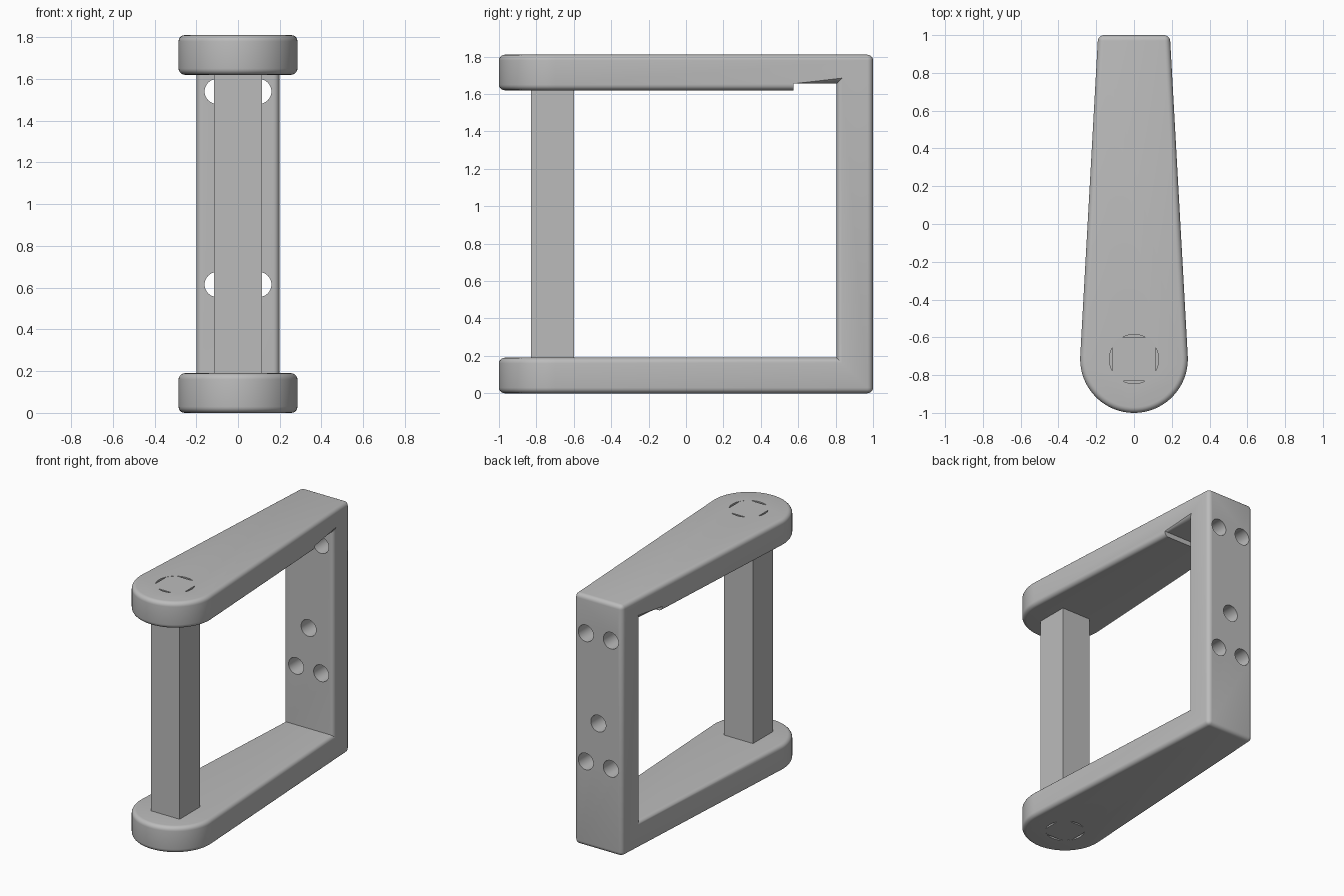
import bpy, bmesh, math

if "Cube" in bpy.data.objects:
    bpy.data.objects.remove(bpy.data.objects["Cube"], do_unlink=True)

HEIGHT, ARM, WALL_Y = 1.81, 0.19, 0.805
POST_Y, RADIUS, BACK_HALF = -0.715, 0.285, 0.19

grey = bpy.data.materials.new("plain grey")
grey.use_nodes = True
color = (0.5, 0.5, 0.5, 1)
grey.diffuse_color = color
grey.node_tree.nodes["Principled BSDF"].inputs["Base Color"].default_value = color


def add_mesh(name, bm):
    bmesh.ops.recalc_face_normals(bm, faces=bm.faces[:])
    mesh = bpy.data.meshes.new(name)
    bm.to_mesh(mesh)
    bm.free()
    mesh.materials.append(grey)
    obj = bpy.data.objects.new(name, mesh)
    bpy.context.collection.objects.link(obj)
    return obj


def box(name, low, high):
    bm = bmesh.new()
    bmesh.ops.create_cube(bm, size=1)
    for v in bm.verts:
        for i in range(3):
            v.co[i] = high[i] if v.co[i] > 0 else low[i]
    return add_mesh(name, bm)


def cylinder(name, location, radius, depth, along_y=False):
    bm = bmesh.new()
    bmesh.ops.create_cone(bm, cap_ends=True, segments=48, radius1=radius,
                          radius2=radius, depth=depth)
    obj = add_mesh(name, bm)
    obj.location = location
    if along_y:
        obj.rotation_euler.x = math.pi / 2
    return obj


def cut(obj, cutters):
    for cutter in cutters:
        mod = obj.modifiers.new("cut", 'BOOLEAN')
        mod.operation, mod.solver, mod.object = 'DIFFERENCE', 'EXACT', cutter
    bpy.context.view_layer.update()
    result = obj.evaluated_get(bpy.context.evaluated_depsgraph_get())
    mesh = bpy.data.meshes.new_from_object(result)
    obj.modifiers.clear()
    obj.data = mesh
    for cutter in cutters:
        bpy.data.objects.remove(cutter, do_unlink=True)


# Tapered outline with a rounded front, extruded to full height
taper = math.asin((RADIUS - BACK_HALF) / (1 - POST_Y))
steps = 40
outline = [(-BACK_HALF, 1)]
for i in range(steps + 1):
    a = math.pi - taper + (math.pi + 2 * taper) * i / steps
    outline.append((RADIUS * math.cos(a), POST_Y + RADIUS * math.sin(a)))
outline.append((BACK_HALF, 1))
bm = bmesh.new()
base = bm.faces.new([bm.verts.new((x, y, 0)) for x, y in outline])
top = bmesh.ops.extrude_face_region(bm, geom=[base])["geom"]
for v in top:
    if isinstance(v, bmesh.types.BMVert):
        v.co.z = HEIGHT
bracket = add_mesh("c_shaped_bracket", bm)

# Open window, with a shallow notch under the upper arm
cut(bracket, [box("window", (-1, -2, ARM), (1, WALL_Y, 1.62))])
cut(bracket, [box("notch", (-1, 0.575, 1.5), (1, WALL_Y, 1.655))])

# Round the outer edges, leaving inner corners and the notch step crisp
bm = bmesh.new()
bm.from_mesh(bracket.data)
bmesh.ops.dissolve_limit(bm, angle_limit=0.01, verts=bm.verts[:], edges=bm.edges[:])
edges = []
for e in bm.edges:
    mid = (e.verts[0].co + e.verts[1].co) / 2
    step = abs(mid.y - 0.575) < 0.01 and 1.6 < mid.z < 1.7
    if e.is_convex and e.calc_face_angle(0) > 0.6 and not step:
        edges.append(e)
bmesh.ops.bevel(bm, geom=edges, offset=0.03, offset_type='OFFSET', segments=5,
                profile=0.5, affect='EDGES', clamp_overlap=False)
bm.to_mesh(bracket.data)
bm.free()

# Mounting holes in the back wall and round recesses at the post ends
holes = [(-0.1, 1.54), (0.1, 1.54), (0, 0.915), (-0.1, 0.615), (0.1, 0.615)]
cutters = [cylinder("hole", (x, 0.9, z), 0.06, 0.5, True) for x, z in holes]
cutters += [cylinder("recess", (0, POST_Y, z), 0.13, 0.06) for z in (0, HEIGHT)]
cut(bracket, cutters)

# Square handle post
post = box("square_post", (-0.115, POST_Y - 0.115, 0.001),
           (0.115, POST_Y + 0.115, HEIGHT - 0.001))

bpy.ops.object.select_all(action='DESELECT')
bracket.select_set(True)
bpy.context.view_layer.objects.active = bracket
bpy.ops.object.shade_smooth_by_angle(angle=math.radians(30))
